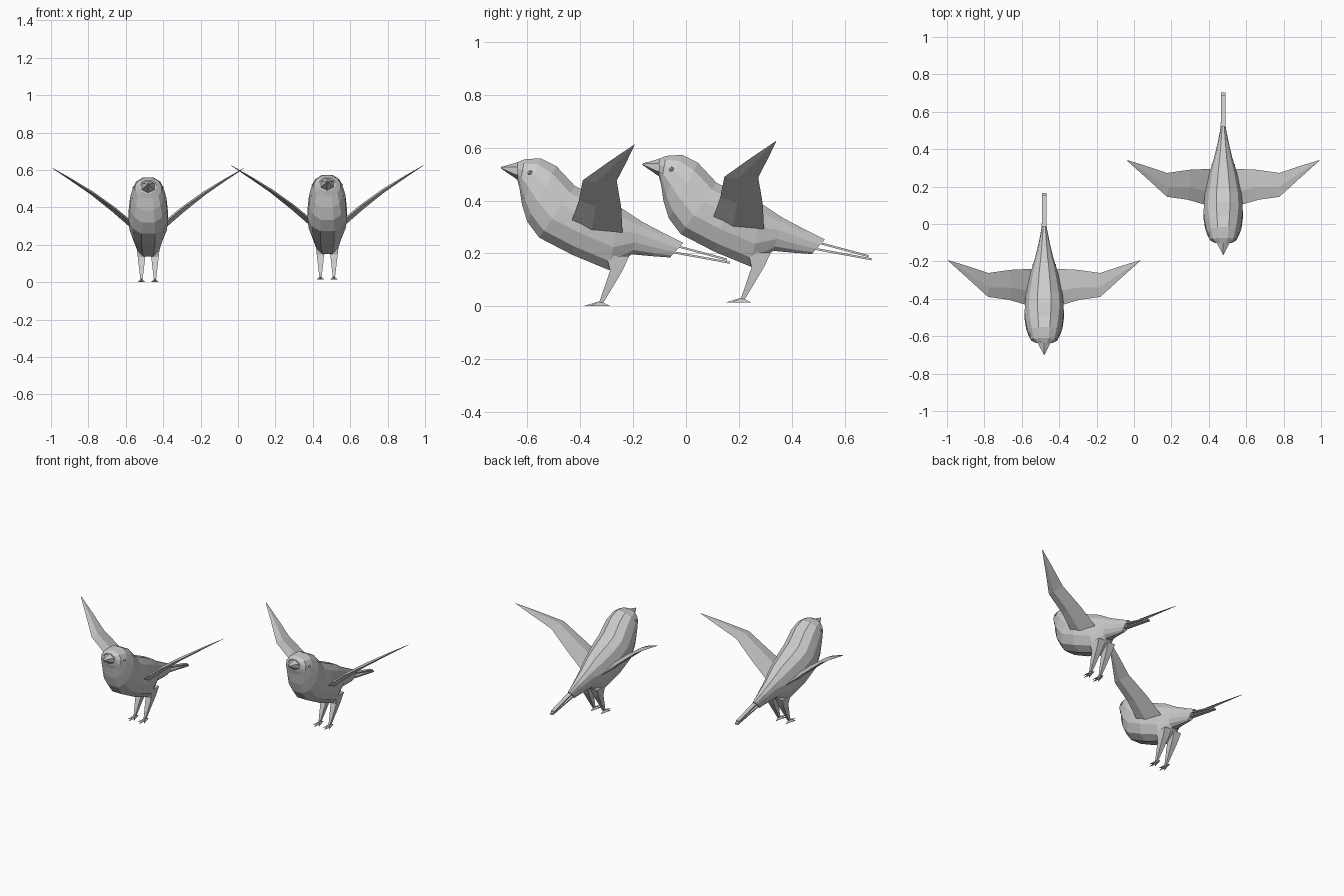
import bpy, bmesh, math
from mathutils import Vector

if "Cube" in bpy.data.objects:
    bpy.data.objects.remove(bpy.data.objects["Cube"])

# Two identical low-poly birds; each part mesh is shared by both
BIRDS = {"left_bird": (-0.48, 0, 0), "right_bird": (0.477, 0.535, 0.013)}


def place(name, bm, mirror=False):
    bmesh.ops.recalc_face_normals(bm, faces=bm.faces)
    mesh = bpy.data.meshes.new(name)
    bm.to_mesh(mesh)
    bm.free()
    for bird, pos in BIRDS.items():
        ob = bpy.data.objects.new(bird + "_" + name, mesh)
        ob.location = pos
        bpy.context.collection.objects.link(ob)
        if mirror:
            ob.modifiers.new("Mirror", 'MIRROR').use_mirror_merge = False


def loft(bm, rings):
    vs = [[bm.verts.new(p) for p in r] for r in rings]
    n = len(vs[0])
    for a, b in zip(vs, vs[1:]):
        for i in range(n):
            j = (i + 1) % n
            bm.faces.new((a[i], a[j], b[j], b[i]))
    bm.faces.new(vs[0])
    bm.faces.new(vs[-1])


def section(ty, tz, by, bz, w, n=12):
    # rounded ring between a back point and a belly point
    pts = []
    for i in range(n):
        a = 2 * math.pi * (i + 0.5) / n
        c, s = math.cos(a), math.sin(a) / math.sin(math.pi * 5 / 12)
        x = w * math.copysign(abs(c) ** 0.8, c)
        t = (1 + s) / 2
        pts.append((x, by + (ty - by) * t, bz + (tz - bz) * t))
    return pts


# body: back y, z, belly y, z, half width
bm = bmesh.new()
loft(bm, [section(*s) for s in [
    (-.637, .545, -.637, .475, .045), (-.61, .556, -.63, .45, .072),
    (-.55, .56, -.62, .385, .087), (-.49, .53, -.60, .32, .10),
    (-.42, .455, -.555, .26, .108), (-.36, .425, -.43, .195, .103),
    (-.25, .375, -.29, .137, .077), (-.166, .32, -.205, .197, .05),
    (-.08, .275, -.13, .19, .03), (-.01, .24, -.06, .185, .016)]])
place("body", bm)

# beak
bm = bmesh.new()
loft(bm, [section(-.63, .545, -.63, .475, .042, 6),
          section(-.70, .527, -.70, .522, .002, 6)])
place("beak", bm)

# tail feathers: two thin overlapping strips
for name, z0, z1, y1 in (("upper_tail_feather", .232, .177, .155),
                         ("lower_tail_feather", .205, .165, .167)):
    bm = bmesh.new()
    loft(bm, [[(sx * w, y, z + dz) for sx, dz in
               ((-1, -.004), (1, -.004), (1, .004), (-1, .004))]
              for w, y, z in ((.014, -.05, z0), (.011, y1, z1))])
    place(name, bm)

# wing: leading, ridge and trailing points at each span station
bm = bmesh.new()
stations = [((.07, -.44, .30), (.07, -.24, .28), .016),
            ((.19, -.405, .40), (.18, -.245, .375), .014),
            ((.30, -.39, .477), (.30, -.262, .475), .010),
            ((.41, -.29, .548), (.41, -.225, .546), .006),
            ((.515, -.196, .611), (.511, -.194, .611), .001)]
up = Vector((-.6, 0, .8))
rings = []
for lead, trail, t in stations:
    a, b = Vector(lead), Vector(trail)
    m = a.lerp(b, .4)
    rings.append([a, m + up * t, b, m - up * t])
loft(bm, rings)
place("wing", bm, True)

# leg: feathered thigh tapering to the ankle
bm = bmesh.new()
loft(bm, [[(.036 + sx * w, y0 if sy < 0 else y1, z)
           for sx, sy in ((-1, -1), (1, -1), (1, 1), (-1, 1))]
          for w, y0, y1, z in ((.026, -.30, -.215, .19), (.02, -.287, -.24, .135),
                               (.006, -.328, -.312, .015))])
place("leg", bm, True)

# foot: low wedge with three front toes and one back toe
bm = bmesh.new()
outline = [(.036, -.285), (.025, -.325), (.014, -.365), (.029, -.345),
           (.036, -.388), (.043, -.345), (.058, -.365), (.047, -.325)]
base = [bm.verts.new((x, y, 0.001)) for x, y in outline]
top = bm.verts.new((.036, -.325, .02))
bm.faces.new(base)
for a, b in zip(base, base[1:] + base[:1]):
    bm.faces.new((a, b, top))
place("foot", bm, True)

# eye
bm = bmesh.new()
bmesh.ops.create_icosphere(bm, subdivisions=1, radius=.011)
bmesh.ops.translate(bm, verts=bm.verts, vec=(.074, -.59, .505))
place("eye", bm, True)
